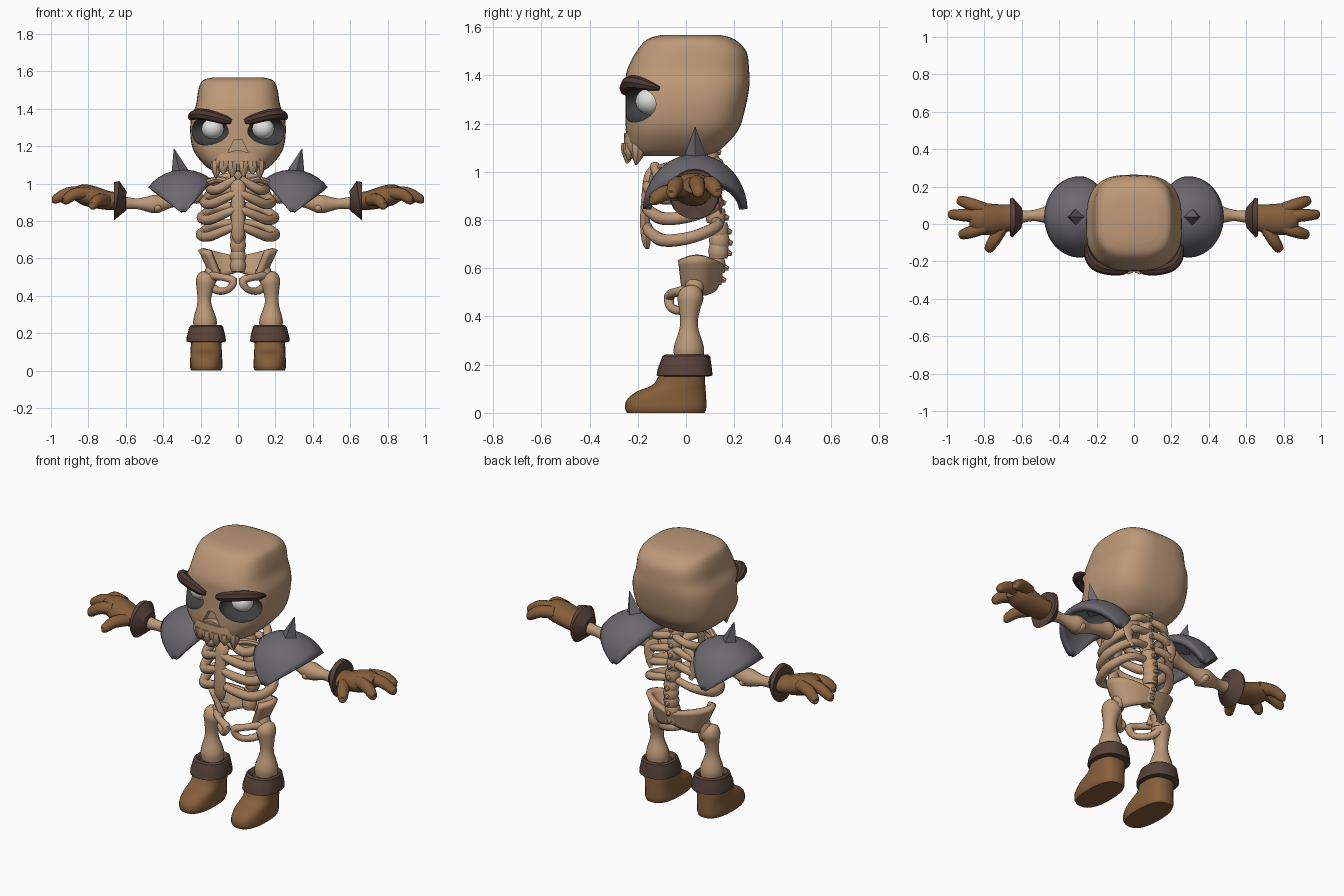
import bpy, bmesh, math
from mathutils import Vector

cube = bpy.data.objects.get("Cube")
if cube:
    bpy.data.objects.remove(cube, do_unlink=True)


def material(name, r, g, b, rough=0.8):
    m = bpy.data.materials.new(name)
    m.use_nodes = True
    m.diffuse_color = (r, g, b, 1)
    node = m.node_tree.nodes["Principled BSDF"]
    node.inputs["Base Color"].default_value = (r, g, b, 1)
    node.inputs["Roughness"].default_value = rough
    return m


BONE = material("bone", 0.51, 0.32, 0.19)
LEATHER = material("brown leather", 0.235, 0.112, 0.043)
CUFF = material("dark cuff leather", 0.095, 0.055, 0.042)
BROW = material("dark brow", 0.075, 0.04, 0.032)
STEEL = material("grey steel", 0.145, 0.138, 0.155)
SOCKET = material("socket grey", 0.05, 0.05, 0.053)
EYE = material("eye white", 0.72, 0.72, 0.70)


def finish(bm, name, mat, mirror=False, angle=40):
    bmesh.ops.recalc_face_normals(bm, faces=bm.faces[:])
    me = bpy.data.meshes.new(name)
    bm.to_mesh(me)
    bm.free()
    ob = bpy.data.objects.new(name, me)
    bpy.context.collection.objects.link(ob)
    me.materials.append(mat)
    if mirror:
        ob.modifiers.new("Mirror", 'MIRROR').use_clip = False
    smooth(ob, angle)
    return ob


def smooth(ob, angle):
    for o in bpy.context.selected_objects:
        o.select_set(False)
    ob.select_set(True)
    bpy.context.view_layer.objects.active = ob
    bpy.ops.object.shade_smooth_by_angle(angle=math.radians(angle))


def loft(bm, rings, caps=True, closed=False):
    """Skin a list of equally long point rings."""
    vs = [[bm.verts.new(p) for p in ring] for ring in rings]
    if closed:
        vs.append(vs[0])
    n = len(rings[0])
    for a, b in zip(vs, vs[1:]):
        for i in range(n):
            j = (i + 1) % n
            bm.faces.new((a[i], a[j], b[j], b[i]))
    if caps and not closed:
        bm.faces.new(vs[0][::-1])
        bm.faces.new(vs[-1])


def spline(keys, steps, closed=False):
    """Catmull-Rom interpolation of equally long tuples."""
    n, out = len(keys), []
    for i in range(n if closed else n - 1):
        q = [keys[(i + k) % n] if closed else keys[min(max(i + k, 0), n - 1)]
             for k in (-1, 0, 1, 2)]
        for s in range(steps):
            t = s / steps
            out.append([b + 0.5 * t * (c - a + t * (2 * a - 5 * b + 4 * c - d
                        + t * (3 * (b - c) + d - a))) for a, b, c, d in zip(*q)])
    return out if closed else out + [list(keys[-1])]


def tube(bm, keys, ref=(0, 0, 1), n=12, steps=5, flat=1.0, closed=False):
    """Sweep (x, y, z, radius) keys; flat scales the section along ref."""
    pts = spline(keys, steps, closed)
    pos, rings, m = [Vector(p[:3]) for p in pts], [], len(pts)
    for i, p in enumerate(pts):
        nxt = pos[(i + 1) % m] if closed else pos[min(i + 1, m - 1)]
        prv = pos[i - 1] if closed else pos[max(i - 1, 0)]
        t = (nxt - prv).normalized()
        side = t.cross(Vector(ref)).normalized()
        up = side.cross(t)
        r = max(p[3], 0.002)
        rings.append([pos[i] + side * r * math.cos(a) + up * r * flat * math.sin(a)
                      for a in (math.tau * k / n for k in range(n))])
    loft(bm, rings, closed=closed)


def stack(bm, keys, cx=0, power=2.0, n=28, steps=3):
    """Skin rounded-box sections (z, half width, y front, y back)."""
    rings = []
    for z, hw, yf, yb in spline(keys, steps):
        ring = []
        for k in range(n):
            a = math.tau * k / n
            c, s = math.cos(a), math.sin(a)
            ring.append((cx + hw * math.copysign(abs(c) ** (2 / power), c),
                         (yf + yb) / 2 + (yb - yf) / 2 * math.copysign(abs(s) ** (2 / power), s), z))
        rings.append(ring)
    loft(bm, rings)


def ball(bm, center, radii, seg=20):
    vs = bmesh.ops.create_uvsphere(bm, u_segments=seg, v_segments=seg // 2 + 2, radius=1)["verts"]
    for v in vs:
        v.co = Vector(c + r * q for c, r, q in zip(center, radii, v.co))


# Skull: cranium, then eye sockets and nose cut out of it
bm = bmesh.new()
stack(bm, [(1.065, .12, -.2, .07), (1.09, .17, -.235, .14), (1.17, .235, -.25, .215),
           (1.26, .255, -.25, .245), (1.35, .25, -.25, .262), (1.42, .225, -.245, .262),
           (1.5, .212, -.205, .25), (1.55, .19, -.16, .2), (1.568, .13, -.1, .14)],
      power=3, n=48, steps=4)
skull = finish(bm, "skull", BONE)

bm = bmesh.new()
ball(bm, (.165, -.205, 1.28), (.125, .105, .075), 32)
sockets = finish(bm, "socket_cutter", SOCKET, mirror=True)
bm = bmesh.new()
loft(bm, [[(x, y, z) for x, z in ((-.055, 1.165), (0, 1.18), (.055, 1.165), (.02, 1.235), (-.02, 1.235))]
          for y in (-.35, -.215)])
nose = finish(bm, "nose_cutter", BONE)
skull.data.materials.append(SOCKET)
for cutter in (sockets, nose):
    cutter.hide_render = True
    mod = skull.modifiers.new("Cut", 'BOOLEAN')
    mod.operation, mod.solver, mod.material_mode = 'DIFFERENCE', 'EXACT', 'TRANSFER'
    mod.object = cutter
    bpy.context.view_layer.objects.active = skull
    bpy.ops.object.modifier_apply(modifier=mod.name)
    bpy.data.objects.remove(cutter, do_unlink=True)
smooth(skull, 35)

bm = bmesh.new()
stack(bm, [(1.07, .11, -.25, -.12), (1.11, .13, -.258, -.12), (1.16, .12, -.256, -.12)], power=3)
finish(bm, "upper_jaw", BONE)
bm = bmesh.new()
for x, y, r, tip in ((.03, -.238, .03, 1.035), (.078, -.232, .027, 1.05), (.115, -.2, .03, 1.028)):
    tube(bm, [(x, y, 1.12, r), (x, y, 1.08, r), (x * 1.03, y - .008, tip, .004)], (0, 1, 0), 8, 3)
finish(bm, "teeth", BONE, mirror=True)

# Eyes and brows
bm = bmesh.new()
ball(bm, (.135, -.15, 1.292), (.06, .06, .055), 24)
finish(bm, "eyes", EYE, mirror=True)
bm = bmesh.new()
tube(bm, [(.035, -.25, 1.332, .012), (.07, -.25, 1.34, .024), (.14, -.243, 1.36, .029),
          (.205, -.22, 1.372, .03), (.243, -.17, 1.362, .024), (.255, -.11, 1.345, .008)], n=8, steps=4)
finish(bm, "brows", BROW, mirror=True)

# Spine of stacked vertebrae
bm = bmesh.new()
path = spline([(.09, 1.09), (.1, 1.0), (.11, .88), (.135, .76), (.135, .67), (.11, .56)], 2)
for y, z in path:
    tube(bm, [(0, y, z - .03, .036), (0, y, z, .043), (0, y, z + .03, .036)], (0, 1, 0), 12, 2)
    tube(bm, [(0, y + .02, z, .02), (0, y + .055, z - .012, .008)], n=8, steps=2)
tube(bm, [(0, p[0], p[1], .028) for p in path], (0, 1, 0), 10, 2)
finish(bm, "spine", BONE)

# Rib cage
bm = bmesh.new()
for z, w, front in ((.985, .15, -.13), (.91, .18, -.16), (.825, .195, -.165), (.735, .2, -.16)):
    tube(bm, [(.01, .12, z + .06, .02), (w * .65, .13, z + .04, .023), (w, .03, z - .005, .026),
              (w * .8, -.09, z - .02, .027), (w * .35, front + .01, z + .015, .024),
              (.01, front, z + .04, .02)], n=10, steps=4)
finish(bm, "ribs", BONE, mirror=True)
bm = bmesh.new()
tube(bm, [(0, -.135, 1.02, .02), (0, -.15, .98, .042), (0, -.165, .9, .034),
          (0, -.17, .8, .036), (0, -.165, .72, .034), (0, -.16, .68, .014)], (0, 1, 0), 10, 3, .6)
finish(bm, "breastbone", BONE)
bm = bmesh.new()
tube(bm, [(.02, -.12, 1.0, .02), (.12, -.07, 1.02, .018), (.24, .03, .96, .022)], n=8)
tube(bm, [(.08, .13, .99, .025), (.15, .13, .93, .035), (.13, .145, .83, .012)], (0, 1, 0), 8, 4, .4)
finish(bm, "collar_and_shoulder_blades", BONE, mirror=True)

# Pelvis: flared open bowl with two loops under it
bm = bmesh.new()
cols, rows, grid = 28, 6, []
for i in range(cols + 1):
    a = math.radians(-42 + 264 * i / cols)
    side = abs(math.cos(a))
    col = []
    for j in range(rows + 1):
        t = j / rows
        low, high = .53 - .04 * side, .605 + .045 * side
        col.append(bm.verts.new(((.125 + .075 * t) * math.cos(a),
                                 .045 + (.075 + .025 * t) * math.sin(a), low + (high - low) * t)))
    grid.append(col)
for a, b in zip(grid, grid[1:]):
    for j in range(rows):
        bm.faces.new((a[j], b[j], b[j + 1], a[j + 1]))
pelvis = finish(bm, "pelvis", BONE)
shell = pelvis.modifiers.new("Thickness", 'SOLIDIFY')
shell.thickness, shell.offset = .03, 0
bm = bmesh.new()
tube(bm, [(.15, .02, .5, .026), (.09, -.045, .5, .019), (.025, -.07, .48, .022),
          (.05, -.06, .435, .018), (.1, -.01, .425, .02), (.14, .03, .45, .024)],
     (.2, .8, .4), 10, 4, closed=True)
tube(bm, [(.13, .04, .55, .04), (.15, .03, .49, .04)], (0, 1, 0), 10, 2)
finish(bm, "hip_loops", BONE, mirror=True)

# Legs
bm = bmesh.new()
tube(bm, [(.165, .02, .525, .015), (.17, .02, .51, .044), (.172, .018, .475, .054), (.176, .015, .44, .046),
          (.18, .013, .39, .037), (.18, .012, .345, .04), (.178, .012, .29, .058),
          (.176, .012, .25, .063), (.172, .012, .18, .05)], (0, 1, 0), 16, 3)
finish(bm, "legs", BONE, mirror=True)

# Boots with flared cuffs
bm = bmesh.new()
stack(bm, [(0, .08, -.245, .078), (.02, .087, -.253, .084), (.055, .086, -.245, .084), (.088, .084, -.205, .082),
           (.115, .083, -.14, .08), (.15, .082, -.115, .079), (.2, .08, -.09, .08)], .17, 2.5)
finish(bm, "boots", LEATHER, mirror=True)
bm = bmesh.new()
stack(bm, [(.15, .085, -.105, .09), (.155, .105, -.122, .11), (.18, .104, -.118, .108),
           (.235, .09, -.098, .1), (.243, .08, -.085, .088), (.225, .06, -.06, .065)], .17, 2.3, steps=1)
finish(bm, "boot_cuffs", CUFF, mirror=True, angle=30)

# Arms
bm = bmesh.new()
tube(bm, [(.19, .04, .945, .03), (.22, .04, .94, .05), (.27, .045, .925, .036), (.36, .05, .9, .03),
          (.41, .05, .893, .044), (.45, .05, .89, .05), (.49, .048, .89, .04), (.54, .045, .892, .029),
          (.6, .04, .895, .034), (.66, .04, .9, .04)], n=14, steps=3)
ball(bm, (.43, .05, .87), (.03, .055, .028), 14)
finish(bm, "arms", BONE, mirror=True)

# Gloves
bm = bmesh.new()
tube(bm, [(.6, .035, .9, .045), (.605, .035, .9, .058), (.648, .035, .908, .106),
          (.662, .035, .908, .1), (.655, .035, .908, .06)], n=20, steps=1)
finish(bm, "glove_cuffs", CUFF, mirror=True, angle=30)
bm = bmesh.new()
tube(bm, [(.64, .035, .905, .07), (.7, .03, .91, .075), (.77, .025, .927, .084),
          (.83, .03, .942, .08), (.875, .035, .945, .05)], n=16, steps=4, flat=.68)
for root, tip in (((.8, .08, .95), (.945, .132, .91)), ((.8, .04, .955), (.995, .052, .91)),
                  ((.8, -.02, .95), (.935, -.062, .905)), ((.7, -.01, .91), (.785, -.148, .88))):
    a, b = Vector(root), Vector(tip)
    mid = a.lerp(b, .55) + Vector((0, 0, .018))
    tube(bm, [(*a, .034), (*mid, .033), (*a.lerp(b, .92), .024), (*b, .006)], n=10, steps=4)
finish(bm, "gloves", LEATHER, mirror=True)

# Shoulder armour: folded dome plates with a raised rim and a spike
bm = bmesh.new()
nu, nv, grid = 24, 10, []
for i in range(nu + 1):
    u = math.radians(4 + 172 * i / nu)
    grid.append([bm.verts.new((.29 + .222 * math.sin(u) * math.cos(v), .038 - .2 * math.cos(u),
                               .835 + .222 * math.sin(u) * math.sin(v)))
                 for v in (math.radians(37 + 93 * j / nv) for j in range(nv + 1))])
for a, b in zip(grid, grid[1:]):
    for j in range(nv):
        bm.faces.new((a[j], b[j], b[j + 1], a[j + 1]))
plates = finish(bm, "shoulder_plates", STEEL, mirror=True)
shell = plates.modifiers.new("Thickness", 'SOLIDIFY')
shell.thickness, shell.offset = .035, 0
bm = bmesh.new()
tube(bm, [(.3, .038, 1.02, .06), (.318, .038, 1.09, .036), (.342, .038, 1.185, .002)], (0, 1, 0), 4, 3)
finish(bm, "shoulder_spikes", STEEL, mirror=True, angle=30)
